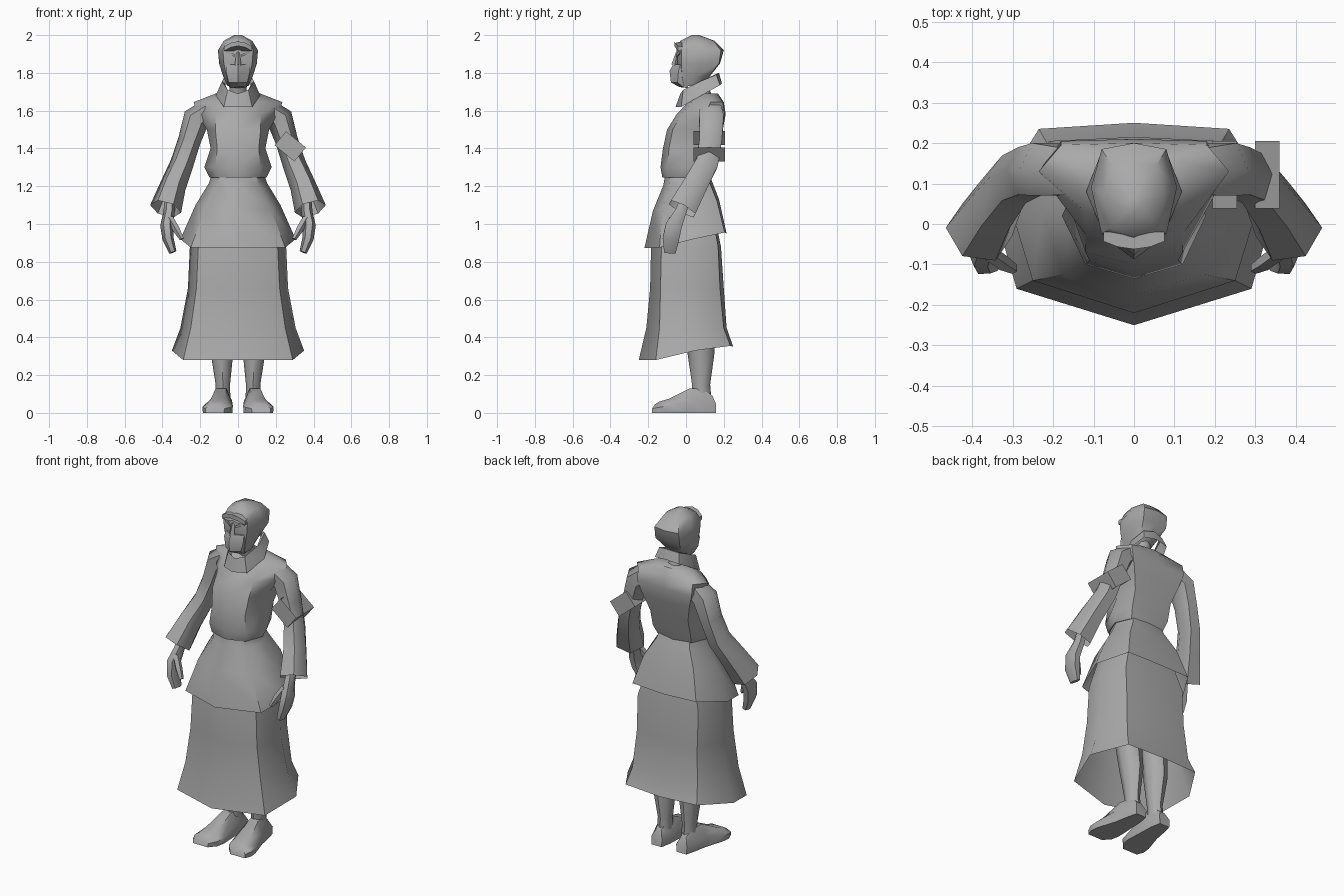
import bpy, bmesh, math
from mathutils import Vector

cloth = bpy.data.materials.new("plain_grey")
cloth.diffuse_color = (0.40, 0.40, 0.40, 1)


def loft(name, rings, cap_start=True, cap_end=True, angle=50):
    """Skin a list of equal-length closed rings."""
    bm = bmesh.new()
    vs = [[bm.verts.new(p) for p in r] for r in rings]
    n = len(vs[0])
    for a, b in zip(vs, vs[1:]):
        for i in range(n):
            j = (i + 1) % n
            bm.faces.new((a[i], a[j], b[j], b[i]))
    if cap_start:
        bm.faces.new(vs[0][::-1])
    if cap_end:
        bm.faces.new(vs[-1])
    bmesh.ops.recalc_face_normals(bm, faces=bm.faces)
    me = bpy.data.meshes.new(name)
    bm.to_mesh(me)
    bm.free()
    me.materials.append(cloth)
    ob = bpy.data.objects.new(name, me)
    bpy.context.collection.objects.link(ob)
    bpy.ops.object.select_all(action='DESELECT')
    ob.select_set(True)
    bpy.context.view_layer.objects.active = ob
    bpy.ops.object.shade_smooth_by_angle(angle=math.radians(angle))
    return ob


def body_ring(z, front, fs, side, bs, back):
    """Symmetric eight-point ring; z is one height or (front, fs, side, bs, back)."""
    z = z if isinstance(z, tuple) else (z,) * 5
    half = [(0, front), fs, side, bs, (0, back)]
    pts = [(x, y, h) for (x, y), h in zip(half, z)]
    return pts + [(-x, y, h) for x, y, h in pts[3:0:-1]]


def tube(name, path, sides=8, phase=0.0, mirror=1, caps=(True, True), angle=50):
    """Loft ellipses (x, y, z, a, b) along a path, optionally mirrored in x."""
    pts = [Vector(p[:3]) for p in path]
    rings = []
    for i, p in enumerate(path):
        t = (pts[min(i + 1, len(pts) - 1)] - pts[max(i - 1, 0)]).normalized()
        u = Vector((1, 0, 0))
        u = (u - t * u.dot(t)).normalized()
        v = t.cross(u)
        ring = []
        for k in range(sides):
            th = phase + 2 * math.pi * k / sides
            q = pts[i] + u * p[3] * math.cos(th) + v * p[4] * math.sin(th)
            ring.append((q.x * mirror, q.y, q.z))
        rings.append(ring)
    return loft(name, rings, caps[0], caps[1], angle)


# Long skirt, open at the hem
loft("long_skirt", [
    body_ring(1.05, -.15, (.17, -.10), (.20, .02), (.15, .14), .15),
    body_ring(.88, -.185, (.21, -.13), (.255, .03), (.20, .17), .185),
    body_ring(.66, -.19, (.22, -.135), (.265, .03), (.20, .18), .20),
    body_ring(.45, -.21, (.25, -.14), (.305, .04), (.215, .20), .215),
    body_ring((.28, .28, .33, .355, .35), -.25, (.29, -.16), (.35, .05), (.235, .235), .25),
], True, False)

# Flared overskirt
loft("overskirt", [
    body_ring(1.26, -.11, (.10, -.085), (.14, .02), (.10, .11), .125),
    body_ring((1.205, 1.205, 1.215, 1.22, 1.22), -.12, (.105, -.09), (.155, .02), (.11, .125), .14),
    body_ring((1.07, 1.08, 1.10, 1.12, 1.13), -.175, (.175, -.125), (.225, .03), (.165, .165), .175),
    body_ring((.873, .875, .92, .955, .95), -.22, (.25, -.14), (.305, .04), (.21, .205), .215),
], True, False)

# Blouse with gathered waist
loft("blouse", [
    body_ring(1.245, -.125, (.11, -.09), (.15, .02), (.11, .11), .13),
    body_ring(1.30, -.135, (.12, -.10), (.178, .02), (.125, .135), .14),
    body_ring(1.40, -.122, (.11, -.09), (.145, .03), (.125, .16), .165),
    body_ring(1.50, -.10, (.12, -.07), (.165, .06), (.155, .19), .195),
    body_ring(1.58, -.05, (.12, -.025), (.215, .10), (.18, .205), .21),
    body_ring(1.645, .01, (.12, .03), (.235, .13), (.18, .195), .20),
    body_ring(1.69, .05, (.06, .06), (.12, .11), (.08, .16), .17),
])

# Neck
tube("neck", [(0, .11, 1.62, .05, .05), (0, .08, 1.70, .045, .045), (0, .06, 1.80, .05, .05)])

# Tilted collar, open at top and bottom
loft("collar", [
    body_ring((1.66, 1.69, 1.74, 1.79, 1.80), -.005, (.045, .0), (.07, .08), (.055, .15), .17),
    body_ring((1.69, 1.71, 1.755, 1.79, 1.80), -.03, (.055, -.015), (.085, .075), (.065, .16), .175),
    body_ring((1.62, 1.62, 1.68, 1.735, 1.745), -.055, (.075, -.025), (.118, .08), (.08, .18), .19),
], False, False, 40)

# Head wrapped in a scarf
loft("head", [
    body_ring(1.73, -.03, (.05, -.01), (.055, .04), (.03, .075), .085),
    body_ring((1.78, 1.78, 1.78, 1.78, 1.78), -.04, (.06, -.02), (.078, .05), (.055, .12), .125),
    body_ring(1.85, -.045, (.075, -.025), (.10, .08), (.08, .175), .18),
    body_ring(1.92, -.05, (.08, -.025), (.106, .09), (.08, .185), .20),
    body_ring(1.97, -.03, (.06, -.01), (.075, .07), (.055, .145), .15),
    body_ring(2.0, .03, (.012, .035), (.02, .05), (.012, .065), .07),
])

# Scarf rim framing the brow
loft("scarf_rim", [
    [(x, -.062 + 1.7 * x * x * 2, 1.955 - 5 * x * x + dz) for x in (-.075, -.04, 0, .04, .075)]
    + [(x, -.02, 1.955 - 5 * x * x + dz) for x in (.075, .04, 0, -.04, -.075)]
    for dz in (-.012, .012)])

# Face mask and nose
loft("face_mask", [
    [(0, f, z), (w, s, z), (w, .01, z - .005), (-w, .01, z - .005), (-w, s, z)]
    for z, f, w, s in ((1.725, -.035, .045, -.015), (1.75, -.08, .05, -.045),
                       (1.81, -.087, .064, -.04), (1.845, -.068, .06, -.03))], angle=30)
tube("nose", [(0, -.045, 1.91, .008, .008), (0, -.06, 1.84, .018, .018)], 4, 0)

for side, m in (("left", 1), ("right", -1)):
    # Slanted brow plates
    loft(side + "_brow", [
        [(m * .015, y, 1.885), (m * .065, y + .02, 1.905),
         (m * .06, y + .02, 1.92), (m * .02, y, 1.90)] for y in (-.054, -.046)])
    # Bell sleeve
    tube(side + "_sleeve", [
        (.14, .13, 1.615, .06, .065), (.222, .135, 1.555, .072, .075),
        (.258, .13, 1.44, .06, .068), (.297, .11, 1.32, .062, .068),
        (.345, .045, 1.20, .07, .075), (.383, -.02, 1.08, .085, .085),
    ], 6, 0, m, (True, False), 60)
    # Hand and thumb
    tube(side + "_hand", [
        (.36, .0, 1.14, .028, .03), (.365, -.03, 1.06, .03, .035),
        (.378, -.065, .99, .034, .05), (.37, -.08, .92, .03, .05),
        (.345, -.085, .85, .02, .035)], 6, 0, m)
    tube(side + "_thumb", [
        (.36, -.07, 1.03, .02, .02), (.325, -.095, .97, .02, .02),
        (.297, -.11, .92, .012, .014)], 5, 0, m)
    # Leg
    tube(side + "_leg", [
        (.10, .03, .95, .09, .09), (.095, .05, .60, .075, .08),
        (.085, .08, .32, .06, .072), (.08, .08, .15, .038, .048),
        (.08, .085, .06, .04, .05)], 8, 0, m)
    # Shoe, lofted from heel to toe
    loft(side + "_shoe", [
        [(m * x0, y, 0), (m * x1, y, 0), (m * (x1 + .003), y, h * .5),
         (m * (x1 * .75 + x0 * .25), y + dy, h), (m * (x0 * .75 + x1 * .25), y + dy, h),
         (m * (x0 - .003), y, h * .5)]
        for x0, x1, y, h, dy in ((.05, .115, .16, .09, -.02), (.038, .13, .10, .125, 0),
                                 (.035, .145, .02, .13, 0), (.03, .18, -.09, .075, 0),
                                 (.04, .186, -.14, .06, 0), (.075, .17, -.18, .045, .015))])

# Boxy band around the left arm
tube("arm_band", [(.307, .122, 1.448, .096, .118), (.246, .122, 1.374, .096, .118)],
     4, math.pi / 4, 1, (False, False), 30)
